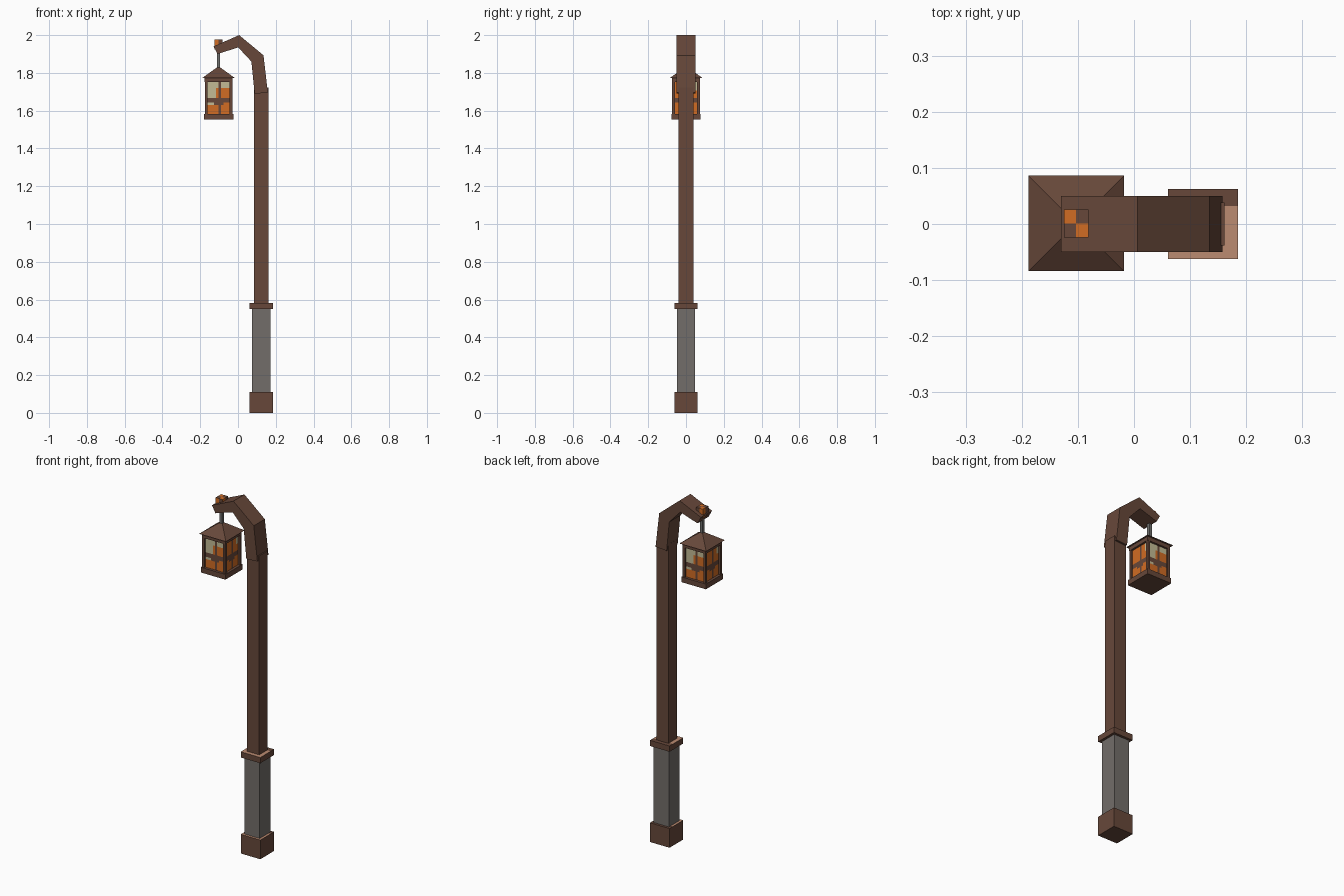
import bpy, bmesh
from mathutils import Matrix, Vector

cube = bpy.data.objects.get("Cube")
if cube:
    bpy.data.objects.remove(cube, do_unlink=True)


def material(name, r, g, b):
    m = bpy.data.materials.new(name)
    m.use_nodes = True
    m.diffuse_color = (r, g, b, 1)
    node = next(n for n in m.node_tree.nodes if n.type == 'BSDF_PRINCIPLED')
    node.inputs["Base Color"].default_value = (r, g, b, 1)
    return m


WOOD = material("brown wood", .135, .064, .042)
STONE = material("grey stone", .17, .155, .144)
TAN = material("light cut wood", .50, .26, .165)
ORANGE = material("flame orange", .64, .15, .017)
PALE = material("pale glass", .55, .50, .30)
IRON = material("iron grey", .16, .16, .155)


def finish(name, bm, mats):
    mesh = bpy.data.meshes.new(name)
    bmesh.ops.recalc_face_normals(bm, faces=bm.faces)
    bm.to_mesh(mesh)
    bm.free()
    for m in mats:
        mesh.materials.append(m)
    ob = bpy.data.objects.new(name, mesh)
    bpy.context.collection.objects.link(ob)
    return ob


def box_mesh(cx, cy, hx, hy, z0, z1):
    bm = bmesh.new()
    place = Matrix.Translation((cx, cy, (z0 + z1) / 2)) @ Matrix.Diagonal((2 * hx, 2 * hy, z1 - z0, 1))
    bmesh.ops.create_cube(bm, size=1, matrix=place)
    return bm


def cut(bm, co, no):
    bmesh.ops.bisect_plane(bm, geom=bm.verts[:] + bm.edges[:] + bm.faces[:],
                           plane_co=co, plane_no=no)


def box(name, cx, cy, hx, hy, z0, z1, mat):
    return finish(name, box_mesh(cx, cy, hx, hy, z0, z1), [mat])


# Post: wooden foot and collar with pale top faces, stone shaft, tall beam
POST_X = .123
for name, z0, z1 in (("foot", 0, .11), ("collar", .55, .583)):
    bm = box_mesh(POST_X, 0, .062, .062, z0, z1)
    cut(bm, (0, .032, 0), (0, 1, 0))
    bm.normal_update()
    for f in bm.faces:
        f.material_index = int(f.normal.z > .9 and f.calc_center_median().y < .032)
    finish(name, bm, [WOOD, TAN])
box("stone_shaft", POST_X, 0, .048, .048, .10, .56, STONE)
box("beam", POST_X, 0, .0385, .0385, .57, 1.723, WOOD)

# Bent arm: paired outer and inner profile points, joined as three blocks
outer = [(.158, 1.695), (.135, 1.893), (.006, 2.0), (-.13, 1.94)]
inner = [(.088, 1.69), (.071, 1.86), (.001, 1.935), (-.108, 1.90)]
bm = bmesh.new()
rings = []
for (ox, oz), (ix, iz) in zip(outer, inner):
    rings.append([bm.verts.new(p) for p in ((ox, -.05, oz), (ox, .05, oz),
                                            (ix, .05, iz), (ix, -.05, iz))])
for a, b in zip(rings, rings[1:]):
    for i in range(4):
        j = (i + 1) % 4
        bm.faces.new((a[i], a[j], b[j], b[i]))
bm.faces.new(rings[0])
bm.faces.new(rings[-1])
finish("bent_arm", bm, [WOOD])

# Peg on the arm tip, chequered in quarters
LX = -.103
bm = box_mesh(LX, .001, .022, .025, 1.925, 1.976)
cut(bm, (LX, 0, 0), (1, 0, 0))
cut(bm, (0, .001, 0), (0, 1, 0))
for f in bm.faces:
    c = f.calc_center_median()
    f.material_index = int((c.x < LX) == (c.y < .001))
for f in bm.faces:
    if abs(f.normal.y) > .9:
        f.material_index = int(f.calc_center_median().x > LX)
finish("arm_peg", bm, [ORANGE, WOOD])

# Lantern: hanger, roof, frame
box("hanger_rod", LX, 0, .009, .009, 1.81, 1.93, IRON)
bm = bmesh.new()
bmesh.ops.create_cone(bm, cap_ends=True, segments=4, radius1=.085 * 2 ** .5, radius2=.012,
                      depth=.055, matrix=Matrix.Translation((LX, .001, 1.8015))
                      @ Matrix.Rotation(.785398, 4, 'Z'))
finish("lantern_roof", bm, [WOOD])
box("lantern_top_rim", LX, 0, .074, .074, 1.752, 1.775, WOOD)
box("lantern_floor", LX, 0, .078, .078, 1.552, 1.582, WOOD)
for sx in (-1, 1):
    for sy in (-1, 1):
        box("lantern_corner_post", LX + sx * .066, sy * .066, .007, .007, 1.575, 1.76, WOOD)


# Window panes: flame, pale glass and crossed bars as coloured cells
def pane_colour(u, v, mostly_flame):
    centre = abs(u - .5) < .2 and abs(v - .42) < .1
    if abs(u - .55) < .06 or abs(v - .42) < .05 or centre:
        return 0
    if mostly_flame:
        return 2 if u > .75 and v > .7 else 1
    return 2 if v > .8 or (u < .4 and v > .25) else 1


COLS, ROWS = 10, 14
for side, name in enumerate(("front", "left", "back", "right")):
    turn = Matrix.Translation((LX, 0, 1.668)) @ Matrix.Rotation(side * 1.570796, 4, 'Z')
    bm = bmesh.new()
    grid = [[bm.verts.new(turn @ Vector((-.063 + .126 * i / COLS, -.063, -.09 + .18 * j / ROWS)))
             for i in range(COLS + 1)] for j in range(ROWS + 1)]
    for j in range(ROWS):
        for i in range(COLS):
            f = bm.faces.new((grid[j][i], grid[j][i + 1], grid[j + 1][i + 1], grid[j + 1][i]))
            f.material_index = pane_colour((i + .5) / COLS, (j + .5) / ROWS, side % 2 == 1)
    finish(name + "_pane", bm, [WOOD, ORANGE, PALE])
